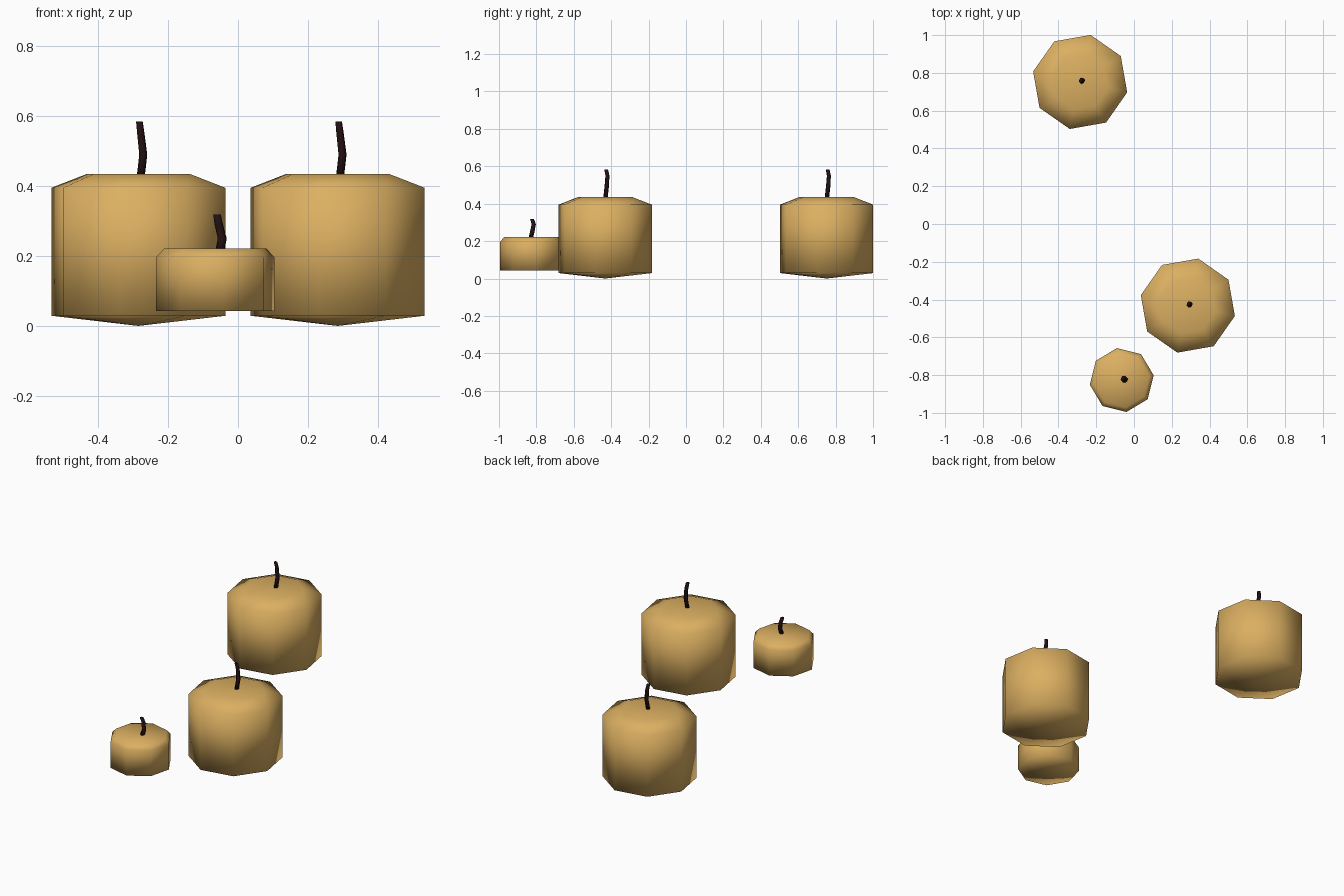
import bpy, bmesh, math
from mathutils import Vector

if "Cube" in bpy.data.objects:
    bpy.data.objects.remove(bpy.data.objects["Cube"])


def material(name, rgb):
    m = bpy.data.materials.new(name)
    m.diffuse_color = (*rgb, 1)
    m.use_nodes = True
    m.node_tree.nodes["Principled BSDF"].inputs["Base Color"].default_value = m.diffuse_color
    return m


wax = material("golden wax", (0.71, 0.43, 0.12))
char = material("charred wick", (0.016, 0.005, 0.006))


def rings_object(name, rings, sides, phase, mat, bottom=None, top=None):
    """Skin a stack of (x, y, z, radius) rings; optional pole points close the ends."""
    bm = bmesh.new()
    loops = []
    for x, y, z, r in rings:
        loops.append([bm.verts.new((x + r * math.cos(phase + math.tau * i / sides),
                                    y + r * math.sin(phase + math.tau * i / sides), z))
                      for i in range(sides)])
    for a, b in zip(loops, loops[1:]):
        for i in range(sides):
            j = (i + 1) % sides
            bm.faces.new((a[i], a[j], b[j], b[i]))
    for loop, pole in ((loops[0][::-1], bottom), (loops[-1], top)):
        if pole is None:
            bm.faces.new(loop)
        else:
            p = bm.verts.new(pole)
            for i in range(sides):
                bm.faces.new((loop[i], loop[(i + 1) % sides], p))
    bmesh.ops.recalc_face_normals(bm, faces=bm.faces)
    for f in bm.faces:
        f.smooth = True
    me = bpy.data.meshes.new(name)
    bm.to_mesh(me)
    bm.free()
    me.materials.append(mat)
    ob = bpy.data.objects.new(name, me)
    bpy.context.collection.objects.link(ob)
    return ob


def candle(name, cx, cy, phase, profile, tip_z, wick):
    # eight-sided wax body
    rings_object(name + "_body", [(cx, cy, z, r) for r, z in profile], 8,
                 math.radians(phase), wax,
                 bottom=(cx, cy, tip_z), top=(cx, cy, profile[-1][1]))
    # bent wick
    rings_object(name + "_wick", [(cx + x, cy + y, z, r) for x, y, z, r in wick], 6,
                 math.radians(phase), char)


# two tall candles: shallow cone underneath, wide sloping shoulder
tall = [(0.255, 0.029), (0.255, 0.395), (0.15, 0.435)]
tall_wick = [(0.006, 0.0, 0.42, 0.012), (0.014, 0.008, 0.49, 0.012),
             (0.007, 0.012, 0.55, 0.011), (0.003, 0.005, 0.584, 0.010)]
candle("tall_candle_back", -0.285, 0.752, 77.5, tall, 0.0, tall_wick)
candle("tall_candle_front", 0.285, -0.432, 77.5, tall, 0.0, tall_wick)

# small candle: narrow shoulder, flat base
small = [(0.171, 0.043), (0.171, 0.196), (0.148, 0.221)]
small_wick = [(0.012, -0.005, 0.21, 0.013), (0.020, 0.004, 0.25, 0.013),
              (0.010, 0.012, 0.29, 0.012), (0.005, 0.003, 0.318, 0.011)]
candle("small_candle", -0.065, -0.826, 8.4, small, 0.043, small_wick)
